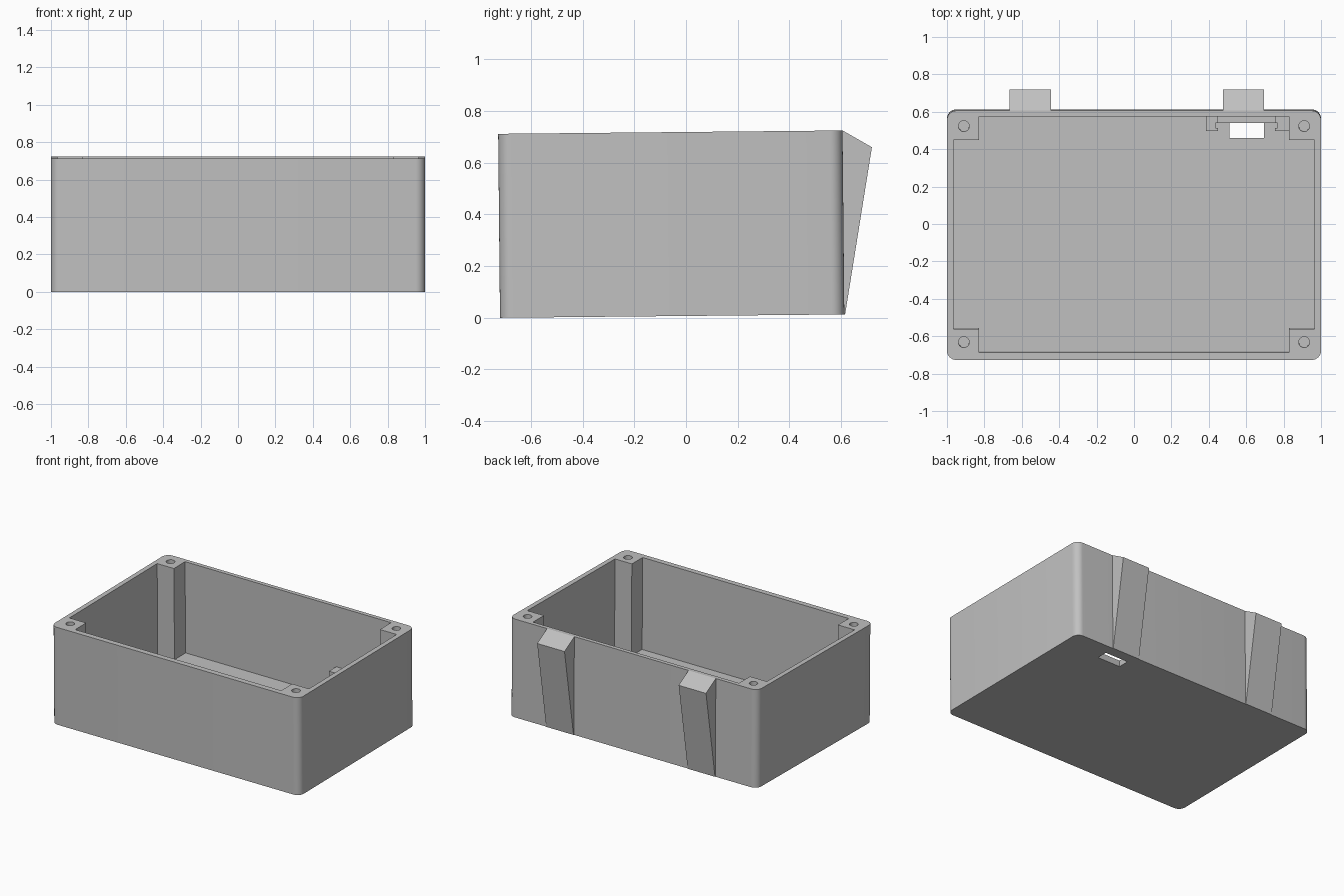
import bpy, bmesh, math
from mathutils import Matrix

cube = bpy.data.objects.get("Cube")
if cube:
    bpy.data.objects.remove(cube, do_unlink=True)

grey = bpy.data.materials.new("light grey plastic")
grey.use_nodes = True
colour = (0.53, 0.53, 0.53, 1)
grey.diffuse_color = colour
grey.node_tree.nodes["Principled BSDF"].inputs["Base Color"].default_value = colour

H = 0.712        # body height
FLOOR = 0.045    # floor thickness
FRONT, BACK = -0.72, 0.613


def prism(name, points, axis, lo, hi, bevel=0):
    """Extrude an outline along z (points are x, y) or x (points are y, z)."""
    bm = bmesh.new()
    if axis == "z":
        verts = [bm.verts.new((a, b, lo)) for a, b in points]
        step = (0, 0, hi - lo)
    else:
        verts = [bm.verts.new((lo, a, b)) for a, b in points]
        step = (hi - lo, 0, 0)
    face = bm.faces.new(verts)
    out = bmesh.ops.extrude_face_region(bm, geom=[face])
    new = [v for v in out["geom"] if isinstance(v, bmesh.types.BMVert)]
    bmesh.ops.translate(bm, verts=new, vec=step)
    if bevel:
        upright = [e for e in bm.edges
                   if abs(e.verts[0].co.z - e.verts[1].co.z) > 0.1]
        bmesh.ops.bevel(bm, geom=upright, offset=bevel, segments=8,
                        profile=0.5, affect="EDGES")
    bmesh.ops.recalc_face_normals(bm, faces=bm.faces)
    mesh = bpy.data.meshes.new(name)
    bm.to_mesh(mesh)
    bm.free()
    mesh.materials.append(grey)
    obj = bpy.data.objects.new(name, mesh)
    bpy.context.collection.objects.link(obj)
    return obj


def rect(x0, x1, y0, y1):
    return [(x0, y0), (x1, y0), (x1, y1), (x0, y1)]


def circle(x, y, r, n=24):
    return [(x + r * math.cos(2 * math.pi * i / n),
             y + r * math.sin(2 * math.pi * i / n)) for i in range(n)]


def cut(target, cutter):
    cutter.hide_render = True
    mod = target.modifiers.new("cut", "BOOLEAN")
    mod.operation = "DIFFERENCE"
    mod.solver = "EXACT"
    mod.object = cutter
    bpy.context.view_layer.objects.active = target
    bpy.ops.object.modifier_apply(modifier=mod.name)
    bpy.data.objects.remove(cutter, do_unlink=True)


# Box shell with rounded upright corners
box = prism("box_body", rect(-1, 1, FRONT, BACK), "z", 0, H, bevel=0.05)

# Cavity outline leaves a square screw post in each corner
X, PX = 0.965, 0.83
Y0, P0, P1, Y1 = -0.68, -0.555, 0.455, 0.583
half = [(PX, Y0), (PX, P0), (X, P0), (X, P1), (PX, P1), (PX, Y1)]
cavity = half + [(-x, y) for x, y in reversed(half)]
cut(box, prism("cavity_cutter", cavity, "z", FLOOR, H + 0.1))

# Screw holes in the posts
for x in (-0.91, 0.91):
    for y in (-0.625, 0.53):
        cut(box, prism("hole_cutter", circle(x, y, 0.029), "z", H - 0.3, H + 0.1))

# Cable opening through the floor
cut(box, prism("opening_cutter", rect(0.51, 0.695, 0.46, 0.54), "z", -0.1, 0.2))

# Slotted connector holder against the back wall
left_side = [(0.385, 0.5), (0.45, 0.5), (0.45, 0.515), (0.437, 0.515),
             (0.437, 0.542), (0.45, 0.542), (0.45, Y1), (0.385, Y1)]
right_side = [(0.83, 0.5), (0.755, 0.5), (0.755, 0.515), (0.768, 0.515),
              (0.768, 0.542), (0.755, 0.542), (0.755, Y1), (0.83, Y1)]
parts = [box]
parts.append(prism("holder_left", left_side, "z", FLOOR, 0.27))
parts.append(prism("holder_right", right_side, "z", FLOOR, 0.27))
parts.append(prism("holder_rail", rect(0.45, 0.755, 0.542, Y1), "z", FLOOR, 0.1))

# Tapered wedges on the outside of the back wall
wedge = [(BACK - 0.01, 0), (BACK + 0.003, 0), (0.726, 0.646),
         (BACK, H), (BACK - 0.01, H)]
parts.append(prism("wedge_right", wedge, "x", -0.665, -0.445))
parts.append(prism("wedge_left", wedge, "x", 0.475, 0.695))

# The whole case leans back slightly about its front lower edge
lean = (Matrix.Translation((0, FRONT, 0)) @ Matrix.Rotation(0.0098, 4, "X")
        @ Matrix.Translation((0, -FRONT, 0)))
for obj in parts:
    obj.data.transform(lean)

# Smooth corners and holes, keep other edges sharp
bpy.ops.object.select_all(action="DESELECT")
box.select_set(True)
bpy.context.view_layer.objects.active = box
bpy.ops.object.shade_smooth_by_angle(angle=math.radians(30))
